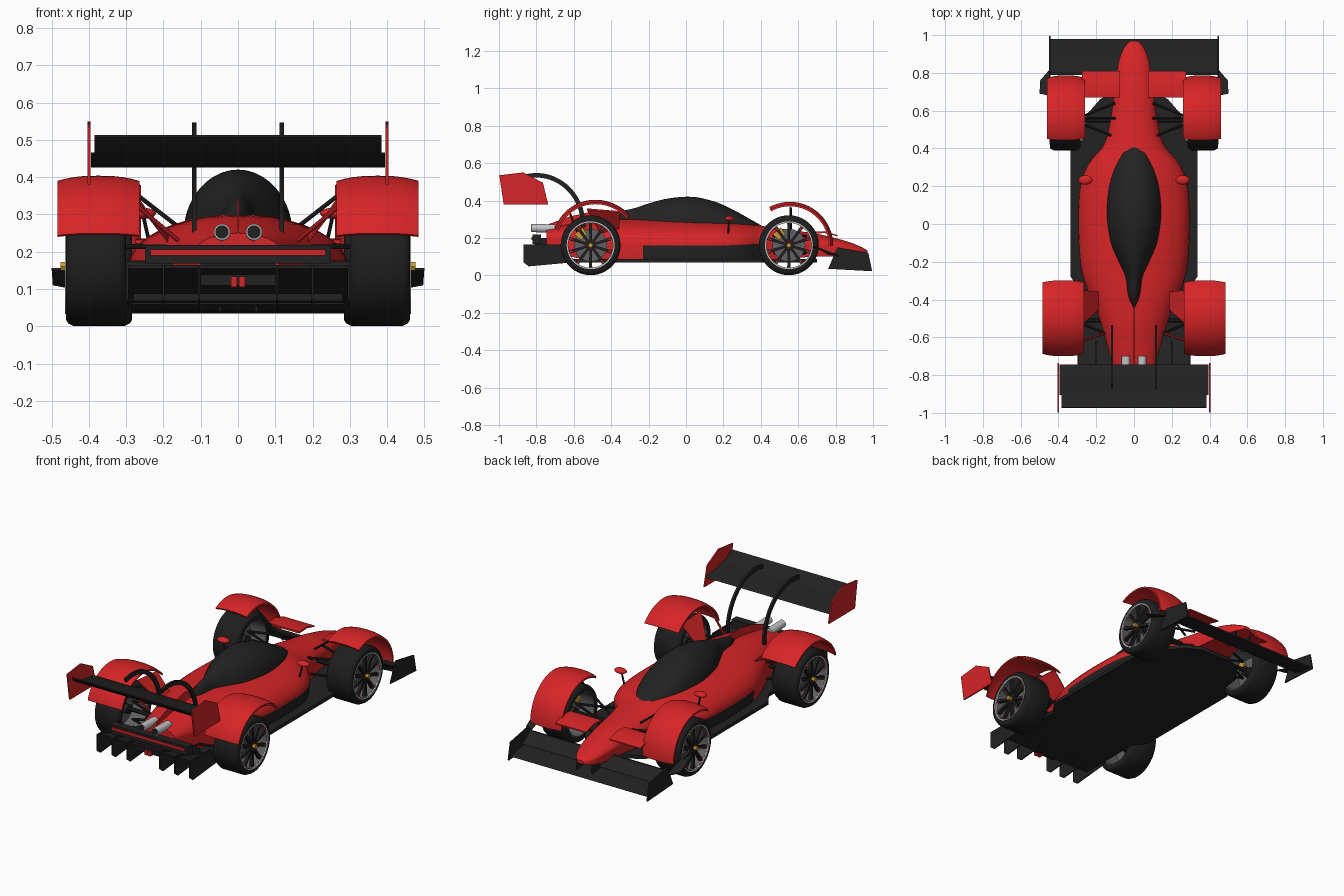
import bpy, bmesh, math
from mathutils import Vector, Matrix

if "Cube" in bpy.data.objects:
    bpy.data.objects.remove(bpy.data.objects["Cube"])

def mat(name, r, g, b):
    m = bpy.data.materials.new(name)
    m.diffuse_color = (r, g, b, 1)
    m.use_nodes = True
    m.node_tree.nodes["Principled BSDF"].inputs["Base Color"].default_value = m.diffuse_color
    return m

RED = mat("red paint", 0.68, 0.018, 0.02)
BLACK = mat("carbon black", 0.016, 0.016, 0.016)
TYRE = mat("tyre rubber", 0.013, 0.013, 0.013)
SILVER = mat("silver", 0.55, 0.56, 0.58)
GREY = mat("disc grey", 0.12, 0.12, 0.125)
GOLD = mat("gold", 0.6, 0.33, 0.03)

def finish(name, bm, *mats):
    bmesh.ops.recalc_face_normals(bm, faces=bm.faces)
    me = bpy.data.meshes.new(name)
    bm.to_mesh(me)
    bm.free()
    for m in mats:
        me.materials.append(m)
    ob = bpy.data.objects.new(name, me)
    bpy.context.collection.objects.link(ob)
    return ob

def loft(name, rows, *mats, closed=True, cap=True, ring=False):
    bm = bmesh.new()
    vs = [[bm.verts.new(p) for p in r] for r in rows]
    n = len(rows[0])
    pairs = list(zip(vs, vs[1:])) + ([(vs[-1], vs[0])] if ring else [])
    for a, b in pairs:
        for i in range(n if closed else n - 1):
            j = (i + 1) % n
            bm.faces.new((a[i], a[j], b[j], b[i]))
    if cap and closed and not ring:
        bm.faces.new(vs[0])
        bm.faces.new(vs[-1])
    return finish(name, bm, *mats)

def plate(name, pts, axis, a, b, m):
    """Extrude a 2D outline: axis x takes (y, z), axis z takes (x, y)."""
    f = (lambda p, h: (h, p[0], p[1])) if axis == "x" else (lambda p, h: (p[0], p[1], h))
    return loft(name, [[f(p, a) for p in pts], [f(p, b) for p in pts]], m)

def box(name, x0, x1, y0, y1, z0, z1, m):
    return plate(name, [(x0, y0), (x1, y0), (x1, y1), (x0, y1)], "z", z0, z1, m)

def rod(name, p, q, r, m, n=10):
    p, q = Vector(p), Vector(q)
    rot = (q - p).to_track_quat("Z", "Y")
    ring = [rot @ Vector((r * math.cos(k * math.tau / n), r * math.sin(k * math.tau / n), 0)) for k in range(n)]
    return loft(name, [[p + v for v in ring], [q + v for v in ring]], m)

def lathe(name, prof, c, m, n=48):
    """Spin a closed (x, radius) profile round the x axis through c."""
    rows = []
    for k in range(n):
        a = k * math.tau / n
        rows.append([(c[0] + x, c[1] + r * math.cos(a), c[2] + r * math.sin(a)) for x, r in prof])
    return loft(name, rows, m, ring=True)

def smooth_rows(tab, sub=5):
    """Catmull-Rom through the station table."""
    out = []
    for i in range(len(tab) - 1):
        p0, p1, p2, p3 = tab[max(i - 1, 0)], tab[i], tab[i + 1], tab[min(i + 2, len(tab) - 1)]
        for k in range(sub):
            t = k / sub
            out.append([b + 0.5 * t * (c - a + t * (2 * a - 5 * b + 4 * c - d + t * (3 * (b - c) + d - a)))
                        for a, b, c, d in zip(p0, p1, p2, p3)])
    return out + [list(tab[-1])]

def arc_section(y, w, zt, zm, n=20):
    return [(w * math.cos(math.pi * k / n), y, zm + (zt - zm) * math.sin(math.pi * k / n)) for k in range(n + 1)]

# body shell: stations of y, half width, top, shoulder, bottom
body = [(.97, .02, .133, .122, .113), (.93, .055, .155, .13, .105), (.85, .083, .185, .145, .10),
        (.70, .105, .222, .16, .10), (.55, .125, .243, .17, .09), (.42, .16, .262, .17, .08),
        (.32, .24, .28, .165, .075), (.2, .285, .292, .16, .07), (0, .295, .30, .16, .07),
        (-.2, .285, .30, .16, .07), (-.33, .255, .30, .165, .07), (-.5, .185, .292, .185, .08),
        (-.65, .14, .268, .195, .11), (-.745, .115, .25, .20, .16)]
rows = []
for y, w, zt, zm, zb in smooth_rows(body):
    rows.append(arc_section(y, w, zt, zm) + [(-.95 * w, y, zb), (.95 * w, y, zb)])
ob = loft("body_shell", rows, RED, BLACK)
for f in ob.data.polygons:
    if f.center.z < .14 and -.23 < f.center.y < .42:
        f.material_index = 1

# canopy: stations of y, half width, top
canopy = [(.43, .004, .245), (.40, .045, .268), (.34, .085, .302), (.25, .122, .352), (.15, .141, .395),
          (.03, .145, .42), (-.1, .125, .41), (-.2, .085, .384), (-.28, .05, .358), (-.38, .036, .335), (-.45, .006, .295)]
loft("canopy", [arc_section(y, w, zt, .235 if y > .38 else .25) for y, w, zt in smooth_rows(canopy)], BLACK)
plate("tail_fin", [(-.30, .28), (-.38, .335), (-.5, .342), (-.62, .315), (-.745, .27), (-.745, .22), (-.4, .25)],
      "x", -.003, .003, RED)

# floor
half = [(.10, .70), (.18, .66), (.25, .58), (.27, .45), (.335, .40), (.335, -.28), (.28, -.36), (.28, -.74)]
plate("floor", half + [(-x, y) for x, y in reversed(half)], "z", .068, .088, BLACK)

# diffuser and tail
plate("diffuser_ramp", [(-.60, .088), (-.86, .165), (-.86, .155), (-.60, .075)], "x", -.30, .30, BLACK)
for i, x in enumerate((-.297, -.2, -.105, .105, .2, .297)):
    plate(f"diffuser_fin_{i}", [(-.60, .07), (-.84, .048), (-.87, .07), (-.87, .165), (-.67, .165)],
          "x", x - .003, x + .003, BLACK)
box("gearbox", -.10, .10, -.81, -.6, .11, .20, BLACK)
box("tail_bar", -.25, .25, -.82, -.775, .168, .218, BLACK)
box("tail_light_strip", -.235, .235, -.826, -.82, .19, .206, RED)
for s in (-1, 1):
    box("rain_light", s * .003, s * .019, -.83, -.80, .105, .134, RED)
    c = (s * .043, -.78, .253)
    rod("exhaust_pipe", (c[0], -.70, .25), (c[0], -.825, .253), .022, SILVER, 20)
    rod("exhaust_bore", (c[0], -.82, .253), (c[0], -.828, .253), .018, BLACK, 20)

# rear wing
plate("rear_wing_main", [(-.745, .432), (-.76, .426), (-.83, .43), (-.905, .462), (-.905, .467), (-.83, .45), (-.76, .442)],
      "x", -.395, .395, BLACK)
plate("rear_wing_flap", [(-.895, .468), (-.91, .464), (-.95, .48), (-.975, .508), (-.972, .513), (-.94, .494)],
      "x", -.385, .385, BLACK)
for s in (-1, 1):
    plate("rear_wing_endplate", [(-.998, .535), (-.87, .55), (-.765, .495), (-.737, .38), (-.975, .38)],
          "x", s * .396, s * .404, RED)
    neck = []
    for k in range(25):
        t = math.radians(-12 + 118 * k / 24)
        pt = [(s * .117 + dx, -.80 + (.25 + d) * math.cos(t), .27 + (.265 + d) * math.sin(t))
              for dx, d in ((-.006, -.012), (.006, -.012), (.006, .012), (-.006, .012))]
        neck.append(pt)
    loft("wing_strut", neck, BLACK)

# front wing
plate("front_wing_main", [(.98, .04), (.97, .034), (.90, .04), (.85, .058), (.85, .064), (.91, .056)], "x", -.445, .445, BLACK)
plate("front_wing_flap", [(.87, .07), (.86, .064), (.81, .095), (.79, .122), (.80, .122), (.83, .098)], "x", -.445, .445, BLACK)
for s in (-1, 1):
    plate("front_wing_endplate", [(.76, .035), (.995, .022), (.975, .12), (.81, .15)], "x", s * .442, s * .45, BLACK)
    box("nose_pylon", s * .045, s * .053, .86, .93, .04, .125, BLACK)
    loft("dive_plane", [[(s * .445, .82, h + .10), (s * .497, .76, h + .11), (s * .5, .69, h + .15), (s * .45, .68, h + .15)]
                        for h in (0, .006)], BLACK)
    # nose winglets, linking body and front fender
    plate("nose_winglet", [(.67, .232), (.74, .236), (.81, .215), (.81, .208), (.74, .226), (.67, .222)],
          "x", s * .075, s * .275, RED)

# fenders: arcs with a slightly crowned section
def fender(name, s, x0, x1, yc, a0, r0, a1, r1):
    n, m, rows = 28, 10, []
    for k in range(n + 1):
        t = k / n
        a, r = math.radians(a0 + (a1 - a0) * t), r0 + (r1 - r0) * t
        top = [(u, r - .014 * abs(2 * u - 1) ** 2.5) for u in (j / m for j in range(m + 1))]
        sec = top + [(u, q - .01) for u, q in reversed(top)]
        rows.append([(s * (x0 + (x1 - x0) * u), yc + q * math.cos(a), .165 + q * math.sin(a)) for u, q in sec])
    return loft(name, rows, RED)

for s in (-1, 1):
    fender("rear_fender", s, .265, .485, -.51, 36, .262, 156, .208)
    fender("front_fender", s, .26, .46, .55, -2, .237, 118, .225)
    # fender stays and suspension
    loft("rear_fender_stay", [[(s * .275, -.35, h + .335), (s * .275, -.53, h + .35), (s * .19, -.46, h + .225),
                               (s * .18, -.36, h + .235)] for h in (0, .008)], RED)
    rod("rear_fender_strut", (s * .28, -.62, .33), (s * .16, -.58, .23), .006, RED)
    rod("front_fender_stay", (s * .10, .56, .22), (s * .28, .56, .36), .006, BLACK)
    for end, yc in (("front", .55), ("rear", -.51)):
        for dy in (-.09, .09):
            rod(f"{end}_lower_arm", (s * .1, yc + dy, .12), (s * .32, yc, .11), .007, BLACK)
            rod(f"{end}_upper_arm", (s * .1, yc + dy, .21), (s * .32, yc, .215), .007, BLACK)
        rod(f"{end}_axle", (s * .08, yc, .165), (s * .36, yc, .165), .012, BLACK)
    # mirrors
    rod("mirror_stalk", (s * .235, .225, .21), (s * .255, .23, .30), .005, BLACK)
    bm = bmesh.new()
    bmesh.ops.create_uvsphere(bm, u_segments=20, v_segments=12, radius=1,
                              matrix=Matrix.Translation((s * .257, .233, .303)) @ Matrix.Diagonal((.037, .025, .015, 1)))
    finish("mirror", bm, RED)

# wheels
def wheel(end, s, xc, yc):
    c, h = (s * xc, yc, .161), .081
    o = lambda x: s * x
    lathe(f"{end}_tyre", [(-h, .126), (-h, .143), (-h + .006, .153), (-h + .02, .16), (h - .02, .16),
                          (h - .006, .153), (h, .143), (h, .126)], c, TYRE, 64)
    lathe(f"{end}_rim_barrel", [(-h + .004, .127), (-h + .004, .12), (h - .004, .12), (h - .004, .127)], c, GREY)
    lathe(f"{end}_rim_ring", [(o(h - .004), .128), (o(h + .002), .128), (o(h + .002), .121), (o(h - .004), .121)], c, SILVER)
    lathe(f"{end}_brake_disc", [(o(-.005), .03), (o(.005), .03), (o(.005), .088), (o(-.005), .088)], c, GREY)
    rod(f"{end}_hub", (c[0] - o(.04), yc, c[2]), (c[0] + o(h - .006), yc, c[2]), .026, BLACK, 20)
    rod(f"{end}_wheel_nut", (c[0] + o(.06), yc, c[2]), (c[0] + o(h + .014), yc, c[2]), .013, GOLD, 6)
    def radial(name, a, r0, r1, w0, w1, x0, x1, m):
        rad, tan = Vector((0, math.cos(a), math.sin(a))), Vector((0, -math.sin(a), math.cos(a)))
        loft(name, [[Vector(c) + Vector((o(x), 0, 0)) + rad * r + tan * w
                     for r, w in ((r0, -w0), (r1, -w1), (r1, w1), (r0, w0))] for x in (x0, x1)], m)
    for k in range(10):
        a = (k + .5) * math.tau / 10
        radial(f"{end}_spoke", a, .018, .123, .006, .009, h - .026, h - .008, BLACK)
        if k % 5 != 2:
            radial(f"{end}_rim_mark", a, .1, .118, .003, .003, h - .008, h - .005, RED)
    radial(f"{end}_brake_caliper", math.radians(130), .055, .1, .022, .03, -.02, .02, GOLD)

for s in (-1, 1):
    wheel("front", s, .365, .55)
    wheel("rear", s, .381, -.51)

# smooth shading with sharp edges kept
bpy.ops.object.select_all(action="SELECT")
bpy.context.view_layer.objects.active = bpy.context.scene.objects["body_shell"]
bpy.ops.object.shade_smooth_by_angle(angle=math.radians(35))
